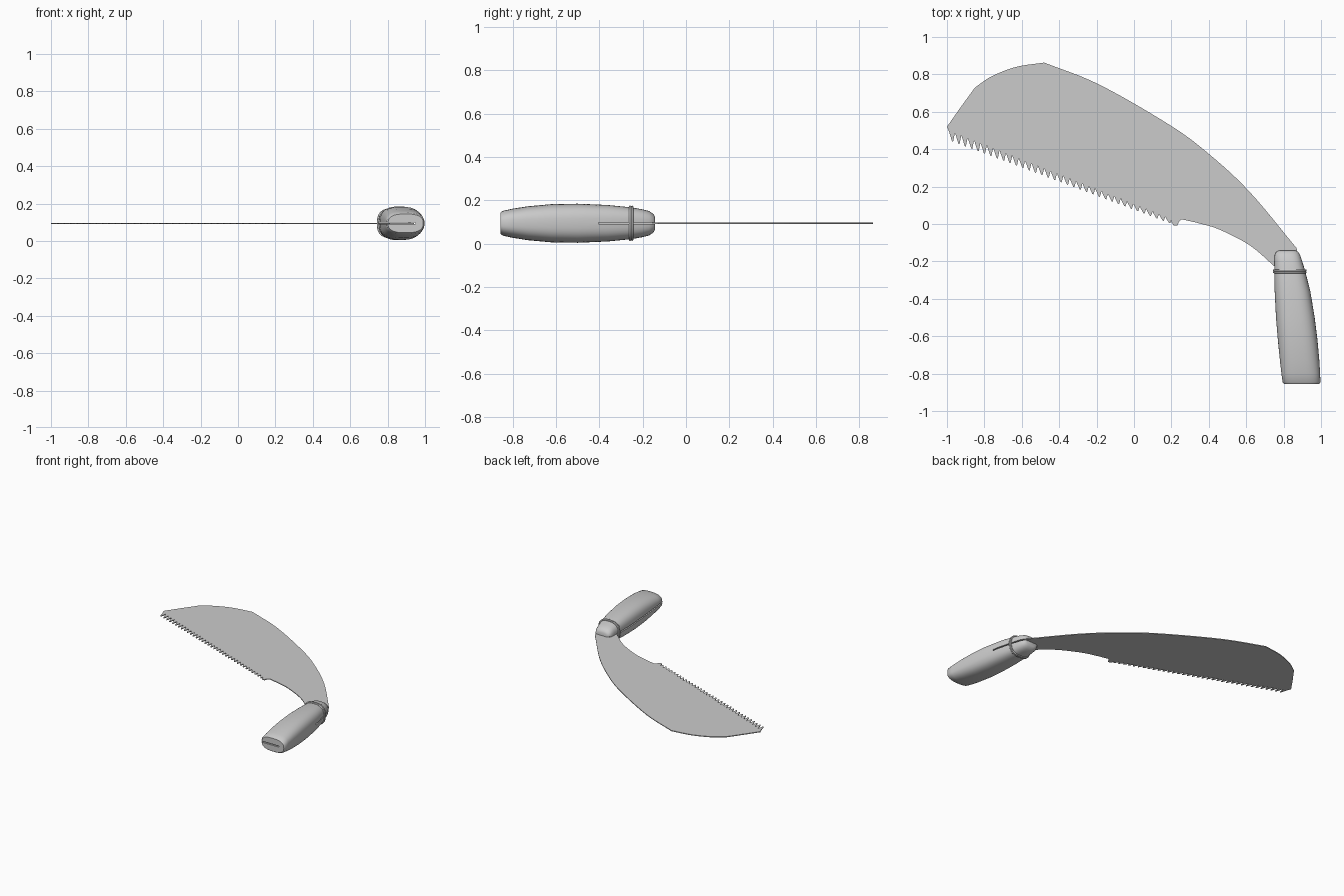
import bpy, bmesh, math
from mathutils import Vector

cube = bpy.data.objects.get("Cube")
if cube:
    bpy.data.objects.remove(cube, do_unlink=True)

MID = 0.094  # height of the blade plane


def material(name, colour):
    m = bpy.data.materials.new(name)
    m.use_nodes = True
    m.diffuse_color = colour
    m.node_tree.nodes["Principled BSDF"].inputs["Base Color"].default_value = colour
    return m


GREY = material("plain grey", (0.6, 0.6, 0.6, 1))


def make(name, bm, angle=None):
    bmesh.ops.recalc_face_normals(bm, faces=bm.faces[:])
    mesh = bpy.data.meshes.new(name)
    bm.to_mesh(mesh)
    bm.free()
    mesh.materials.append(GREY)
    ob = bpy.data.objects.new(name, mesh)
    bpy.context.collection.objects.link(ob)
    bpy.ops.object.select_all(action='DESELECT')
    ob.select_set(True)
    bpy.context.view_layer.objects.active = ob
    if angle:
        bpy.ops.object.shade_smooth_by_angle(angle=math.radians(angle))
    return ob


def spline(points, steps=6):
    """Catmull-Rom curve through the points."""
    p = [Vector(q) for q in points]
    p = [2 * p[0] - p[1]] + p + [2 * p[-1] - p[-2]]
    out = []
    for a, b, c, d in zip(p, p[1:], p[2:], p[3:]):
        for i in range(steps):
            t = i / steps
            out.append(0.5 * (2 * b + (c - a) * t + (2 * a - 5 * b + 4 * c - d) * t * t
                              + (3 * b - a - 3 * c + d) * t ** 3))
    return out + [p[-2]]


def plate(name, outline, thick):
    bm = bmesh.new()
    face = bm.faces.new([bm.verts.new((p[0], p[1], MID - thick / 2)) for p in outline])
    top = bmesh.ops.extrude_face_region(bm, geom=[face])["geom"]
    bmesh.ops.translate(bm, vec=(0, 0, thick),
                        verts=[v for v in top if isinstance(v, bmesh.types.BMVert)])
    bmesh.ops.triangulate(bm, faces=[f for f in bm.faces if len(f.verts) > 4])
    return make(name, bm)


# Blade: slanted nose, curved spine, tang in the handle, curved neck, saw teeth
nose = spline([(-1, .52), (-.925, .627), (-.85, .73)], 1)
crown = spline([(-.85, .73), (-.76, .79), (-.63, .84), (-.48, .863)])
spine = spline([(-.48, .863), (-.185, .745), (.19, .53), (.4, .375), (.62, .17), (.87, -.13)])
tang = [(.88, -.3), (.94, -.845), (.81, -.845), (.762, -.3)]
neck = spline([(.757, -.232), (.62, -.115), (.457, -.03), (.35, .003), (.255, .025)])
heel = [(.24, .012), (.232, -.008), (.212, -.008), (.2, .012)]
teeth = []
COUNT = 35
tip0, tip1 = Vector((.19, .004)), Vector((-.97, .44))
for i in range(COUNT):
    f = i / (COUNT - 1)
    tip = tip0.lerp(tip1, f)
    depth = .026 + .026 * f
    teeth += [tip + Vector((.012, depth * .9)), tip + Vector((.003, 0)),
              tip + Vector((-.003, .002)), tip + Vector((-.018, depth))]
plate("blade", nose[:-1] + crown[:-1] + spine + tang + neck + heel + teeth, .006)

# Handle stations: y, left edge x, right edge x, half height
STATIONS = [(-.142, .775, .865, .028), (-.15, .759, .879, .043), (-.17, .751, .89, .056),
            (-.2, .75, .9, .064), (-.25, .75, .915, .073), (-.36, .752, .943, .084),
            (-.5, .759, .966, .09), (-.62, .769, .981, .088), (-.73, .78, .991, .078),
            (-.8, .788, .995, .067), (-.845, .794, .997, .057), (-.855, .802, .99, .05)]
SIDES = 40


def section(y, x0, x1, h, grow=0.0):
    """Rounded-box cross-section of the handle."""
    ring = []
    for i in range(SIDES):
        a = math.tau * i / SIDES
        c, s = math.cos(a), math.sin(a)
        ring.append(Vector(((x0 + x1) / 2 + ((x1 - x0) / 2 + grow) * math.copysign(abs(c) ** .75, c), y,
                            MID + (h + grow) * math.copysign(abs(s) ** .75, s))))
    return ring


def loft(bm, rings, closed=False):
    vs = [[bm.verts.new(p) for p in r] for r in rings]
    for a, b in zip(vs, vs[1:] + (vs[:1] if closed else [])):
        for i in range(SIDES):
            j = (i + 1) % SIDES
            bm.faces.new((a[i], a[j], b[j], b[i]))
    if not closed:
        bm.faces.new(vs[0])
        bm.faces.new(vs[-1])


bm = bmesh.new()
loft(bm, [section(*s) for s in STATIONS])
handle = make("handle", bm, 40)

# Slot sawn into the handle for the tang
bm = bmesh.new()
bmesh.ops.create_cube(bm, size=1)
bmesh.ops.scale(bm, vec=(.35, .9, .009), verts=bm.verts)
bmesh.ops.translate(bm, vec=(.775, -.5, MID), verts=bm.verts)
cutter = make("slot_cutter", bm)
cutter.hide_render = True
cut = handle.modifiers.new("slot", 'BOOLEAN')
cut.operation, cut.object, cut.solver = 'DIFFERENCE', cutter, 'EXACT'
bpy.context.view_layer.objects.active = handle
bpy.ops.object.modifier_apply(modifier=cut.name)
bpy.data.objects.remove(cutter, do_unlink=True)

# Two turns of binding wire round the handle
for n, y in enumerate((-.248, -.258)):
    bm = bmesh.new()
    loops = []
    for k in range(8):
        a = math.tau * k / 8
        loops.append(section(y + .0055 * math.sin(a), .75, .916, .074, .002 + .0055 * math.cos(a)))
    loft(bm, loops, closed=True)
    make(f"binding_wire_{n + 1}", bm, 60)
